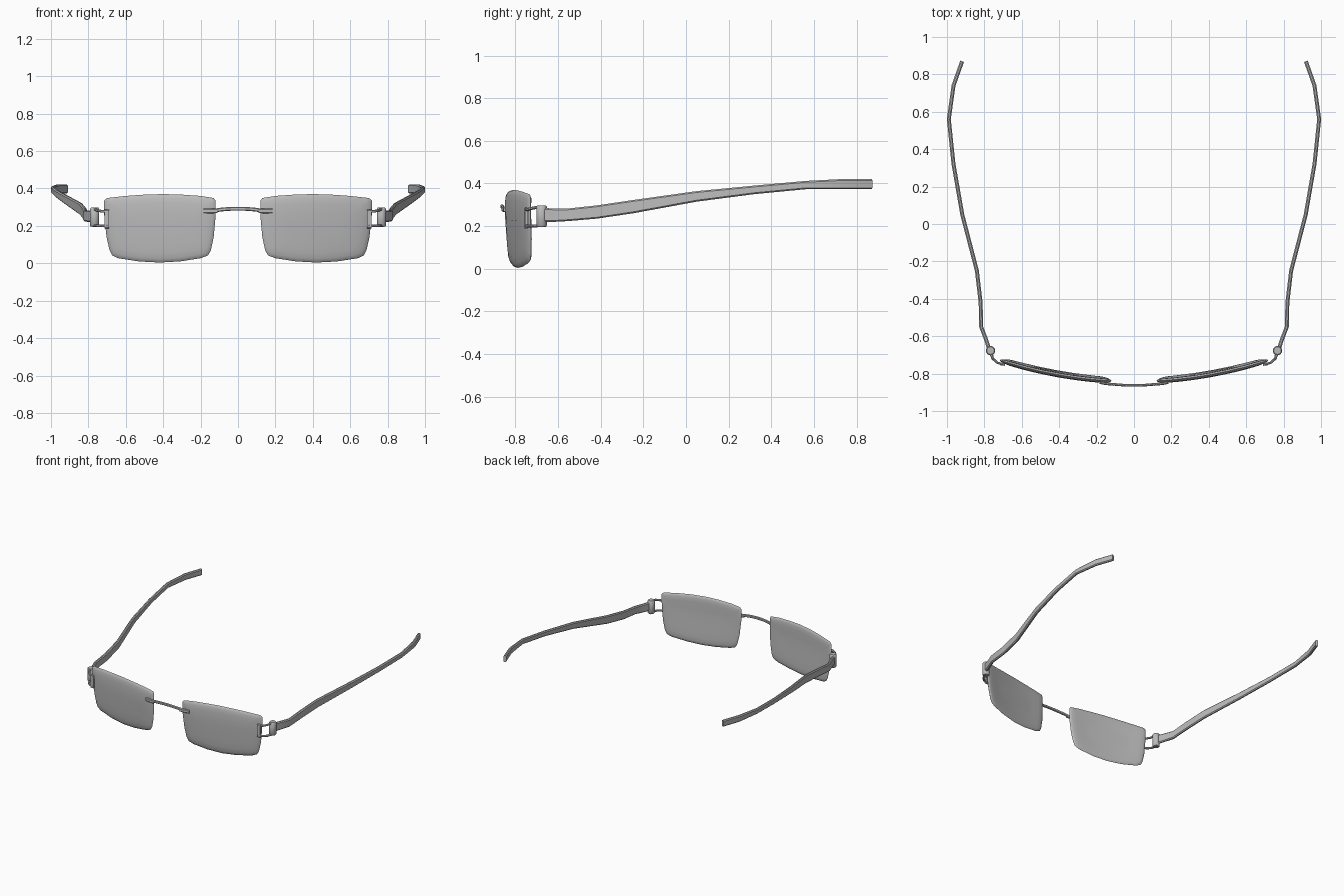
import bpy, bmesh, math
from mathutils import Vector

cube = bpy.data.objects.get("Cube")
if cube:
    bpy.data.objects.remove(cube, do_unlink=True)

grey = bpy.data.materials.new("light_grey")
grey.use_nodes = True
colour = (0.5, 0.5, 0.5, 1)
grey.diffuse_color = colour
grey.node_tree.nodes["Principled BSDF"].inputs["Base Color"].default_value = colour


def finish(name, bm, angle=40):
    """Turn a bmesh into a smooth-shaded object."""
    bmesh.ops.recalc_face_normals(bm, faces=bm.faces)
    mesh = bpy.data.meshes.new(name)
    bm.to_mesh(mesh)
    bm.free()
    mesh.materials.append(grey)
    ob = bpy.data.objects.new(name, mesh)
    bpy.context.collection.objects.link(ob)
    bpy.ops.object.select_all(action='DESELECT')
    ob.select_set(True)
    bpy.context.view_layer.objects.active = ob
    bpy.ops.object.shade_smooth_by_angle(angle=math.radians(angle))
    return ob


def skin(bm, rings):
    """Bridge successive closed vertex rings and cap both ends."""
    for a, b in zip(rings, rings[1:]):
        n = len(a)
        for i in range(n):
            j = (i + 1) % n
            bm.faces.new((a[i], a[j], b[j], b[i]))
    bm.faces.new(rings[0])
    bm.faces.new(rings[-1])


def strip(name, stations, side=1):
    """Sweep a chamfered rectangle along (x, y, z, width, height) stations."""
    bm = bmesh.new()
    pts = [Vector((s[0], s[1], 0)) for s in stations]
    rings = []
    for i, (x, y, z, w, h) in enumerate(stations):
        t = (pts[min(i + 1, len(pts) - 1)] - pts[max(i - 1, 0)]).normalized()
        c = min(w, h) * 0.3
        section = []
        for su, sv in ((1, 1), (-1, 1), (-1, -1), (1, -1)):
            a = (su * (w / 2 - c), sv * h / 2)
            b = (su * w / 2, sv * (h / 2 - c))
            section += [b, a] if su * sv > 0 else [a, b]
        rings.append([bm.verts.new((side * (x + t.y * u), y - t.x * u, z + v))
                      for u, v in section])
    skin(bm, rings)
    return finish(name, bm)


def barrel(name, x, y, z, r, h):
    bm = bmesh.new()
    rings = [[bm.verts.new((x + k * r * math.cos(a * math.tau / 16),
                            y + k * r * math.sin(a * math.tau / 16), z + dz * h / 2))
              for a in range(16)]
             for k, dz in ((0.8, -1), (1, -0.88), (1, 0.88), (0.8, 1))]
    skin(bm, rings)
    return finish(name, bm)


def lens_y(x):
    return -0.85 + 0.22 * x * x


# Lens outline, counter-clockwise seen from the front
OUTLINE = [(0.12, 0.335), (0.13, 0.349), (0.2, 0.36), (0.3, 0.367), (0.4, 0.37),
           (0.5, 0.367), (0.6, 0.36), (0.7, 0.349), (0.717, 0.335), (0.715, 0.25),
           (0.703, 0.14), (0.687, 0.07), (0.673, 0.042), (0.64, 0.027), (0.53, 0.01),
           (0.42, 0.004), (0.31, 0.01), (0.2, 0.027), (0.16, 0.042), (0.145, 0.07),
           (0.13, 0.14), (0.12, 0.25)]


def lens(name, side):
    bm = bmesh.new()
    cx, cz = 0.418, 0.195
    # (inset from the rim, depth through the lens)
    layers = [(0.15, 0), (0.1, 0), (0.05, 0.001), (0.02, 0.004), (0.005, 0.009),
              (0, 0.014), (0.005, 0.019), (0.02, 0.023), (0.05, 0.025),
              (0.1, 0.025), (0.15, 0.025)]
    rings = []
    for inset, depth in layers:
        kx, kz = 1 - inset / 0.3, 1 - inset / 0.183
        ring = []
        for px, pz in OUTLINE:
            x, z = cx + (px - cx) * kx, cz + (pz - cz) * kz
            lean = 0.015 * max(0, 0.25 - z) / 0.25
            ring.append(bm.verts.new((side * x, lens_y(x) + depth - 0.006 + lean, z)))
        rings.append(ring)
    skin(bm, rings)
    return finish(name, bm)


# Temple arm stations: x, y, bottom z, top z
ARM = [(0.772, -0.675, 0.22, 0.285), (0.79, -0.62, 0.22, 0.283), (0.817, -0.55, 0.224, 0.283),
       (0.82, -0.42, 0.235, 0.297), (0.84, -0.25, 0.26, 0.322),
       (0.918, 0.05, 0.315, 0.364), (0.965, 0.32, 0.35, 0.39),
       (0.99, 0.56, 0.373, 0.412), (0.965, 0.74, 0.373, 0.421),
       (0.919, 0.87, 0.373, 0.421)]

for label, s in (("left", 1), ("right", -1)):
    lens(label + "_lens", s)
    strip(label + "_temple_arm",
          [(x, y, (lo + hi) / 2, 0.021, hi - lo) for x, y, lo, hi in ARM], s)
    # Hinge bracket: plate behind the lens edge with two curved prongs
    strip(label + "_bracket_plate", [(0.69, -0.751, 0.237, 0.014, 0.1),
                                     (0.714, -0.748, 0.237, 0.014, 0.1)], s)
    for place, z, rise in (("upper", 0.278, 0.012), ("lower", 0.2, 0.002)):
        strip(f"{label}_{place}_prong",
              [(0.695, -0.752, z, 0.013, 0.014), (0.73, -0.742, z, 0.013, 0.014),
               (0.755, -0.72, z + rise / 2, 0.014, 0.014),
               (0.765, -0.69, z + rise, 0.02, 0.014),
               (0.768, -0.66, z + rise, 0.03, 0.014)], s)
    barrel(label + "_hinge_barrel", s * 0.767, -0.677, 0.247, 0.025, 0.1)
    # Bridge clamp gripping the lens
    strip(label + "_bridge_clamp",
          [(0.11, -0.858, 0.28, 0.014, 0.024), (0.15, -0.853, 0.28, 0.016, 0.026),
           (0.183, -0.848, 0.28, 0.014, 0.024)], s)

# Bridge wire arching between the lenses
strip("bridge", [(i * 0.03, -0.863 + 0.5 * (i * 0.03) ** 2,
                  0.292 - 0.6 * (i * 0.03) ** 2, 0.014, 0.02) for i in range(-4, 5)])
